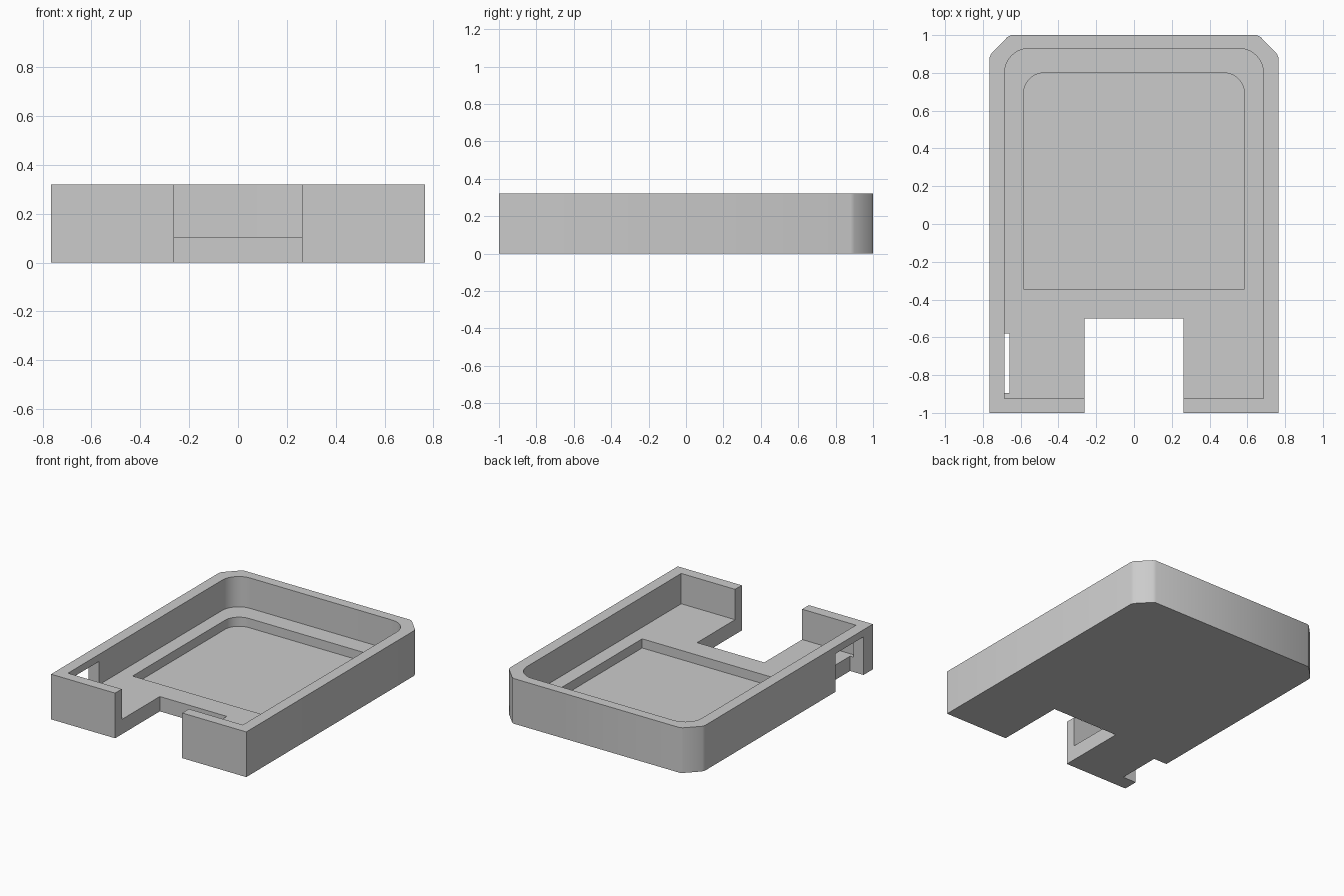
import bpy, bmesh, math

if "Cube" in bpy.data.objects:
    bpy.data.objects.remove(bpy.data.objects["Cube"], do_unlink=True)

grey = bpy.data.materials.new("plain grey")
grey.use_nodes = True
colour = (0.6, 0.6, 0.6, 1)
grey.diffuse_color = colour
grey.node_tree.nodes["Principled BSDF"].inputs["Base Color"].default_value = colour


def prism(name, outline, z0, z1):
    """Extrude a counter-clockwise outline from z0 to z1."""
    bm = bmesh.new()
    base = bm.faces.new([bm.verts.new((x, y, z0)) for x, y in outline])
    top = bmesh.ops.extrude_face_region(bm, geom=[base])["geom"]
    bmesh.ops.translate(bm, vec=(0, 0, z1 - z0),
                        verts=[v for v in top if isinstance(v, bmesh.types.BMVert)])
    bmesh.ops.recalc_face_normals(bm, faces=bm.faces)
    mesh = bpy.data.meshes.new(name)
    bm.to_mesh(mesh)
    bm.free()
    mesh.materials.append(grey)
    obj = bpy.data.objects.new(name, mesh)
    bpy.context.collection.objects.link(obj)
    return obj


def rectangle(x0, x1, y0, y1):
    return [(x0, y0), (x1, y0), (x1, y1), (x0, y1)]


def mirrored(right_side):
    """Complete a right-hand profile with its mirror image."""
    return right_side + [(-x, y) for x, y in reversed(right_side)]


def round_back(half, y0, y1, radius, steps=10):
    """Rectangle whose two back corners are rounded."""
    arc = [(half - radius + radius * math.cos(a), y1 - radius + radius * math.sin(a))
           for a in (math.pi / 2 * i / steps for i in range(steps + 1))]
    return mirrored([(half, y0)] + arc)


# Outer shell with softened chamfers at the back corners
tray = prism("tray", mirrored([(0.765, -1), (0.765, 0.88), (0.757, 0.9),
                               (0.67, 0.99), (0.65, 1)]), 0, 0.32)

# Cavity, floor recess, front opening and side slot
cutters = [
    prism("cavity_cutter", round_back(0.685, -0.925, 0.93, 0.13), 0.105, 0.5),
    prism("recess_cutter", round_back(0.585, -0.345, 0.8, 0.11), 0.04, 0.4),
    prism("front_opening_cutter", rectangle(-0.263, 0.263, -1.2, -0.5), -0.2, 0.6),
    prism("side_slot_cutter", rectangle(-0.9, -0.66, -0.895, -0.58), -0.1, 0.27),
]
bpy.context.view_layer.objects.active = tray
for cutter in cutters:
    cut = tray.modifiers.new(cutter.name, "BOOLEAN")
    cut.operation = "DIFFERENCE"
    cut.solver = "EXACT"
    cut.object = cutter
    bpy.ops.object.modifier_apply(modifier=cut.name)
    bpy.data.objects.remove(cutter, do_unlink=True)

# Smooth rounded corners, crisp edges elsewhere
bpy.ops.object.select_all(action="DESELECT")
tray.select_set(True)
bpy.ops.object.shade_smooth_by_angle(angle=math.radians(35))
